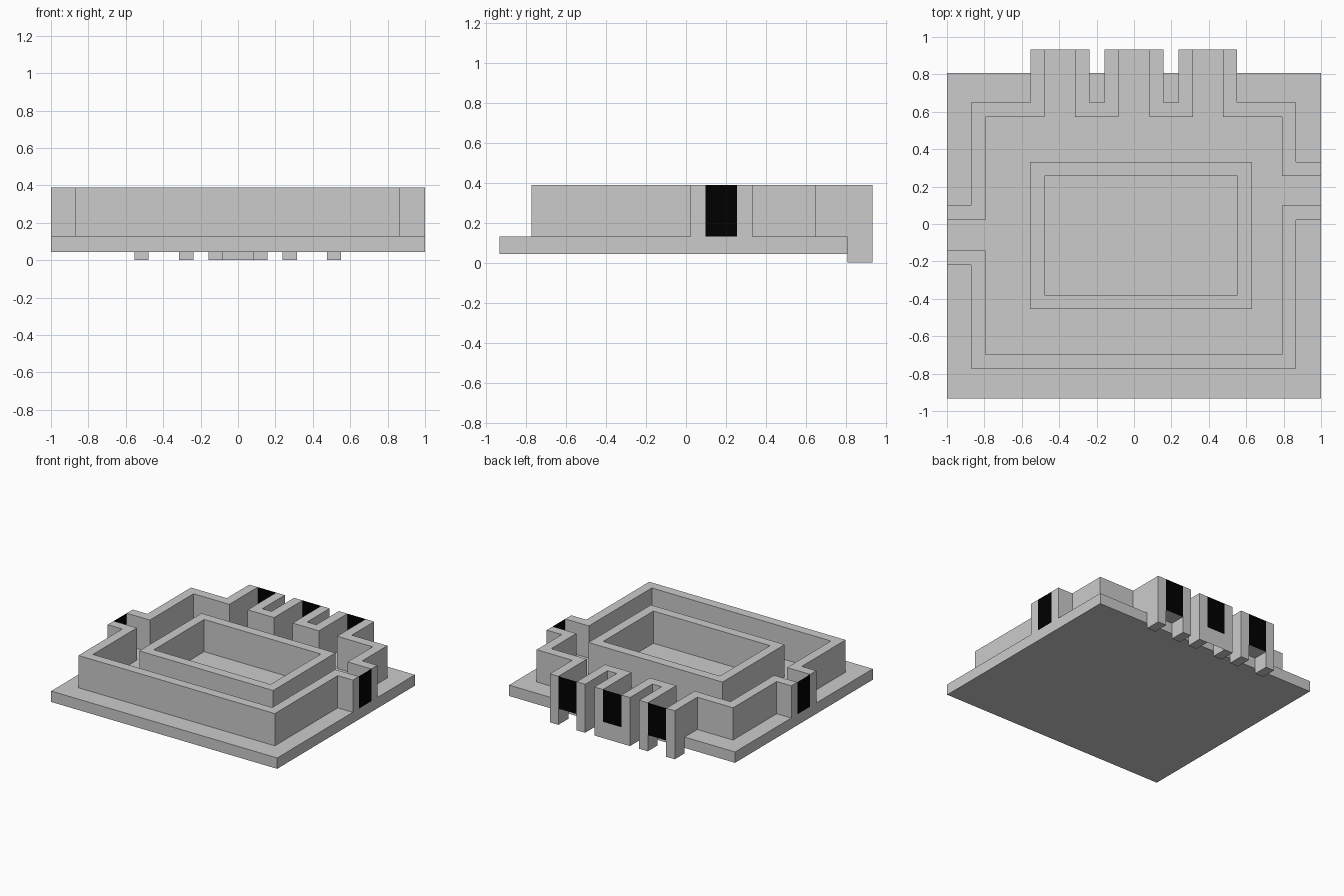
import bpy, bmesh
from mathutils import Vector

if "Cube" in bpy.data.objects:
    bpy.data.objects.remove(bpy.data.objects["Cube"])

FLOOR, TOP = 0.13, 0.388
HALF = 0.038                      # half wall thickness
BACK, PLATE_BACK = 0.933, 0.808


def finish(name, bm, mat=None):
    bmesh.ops.recalc_face_normals(bm, faces=bm.faces)
    me = bpy.data.meshes.new(name)
    bm.to_mesh(me)
    bm.free()
    ob = bpy.data.objects.new(name, me)
    bpy.context.collection.objects.link(ob)
    if mat:
        me.materials.append(mat)
    return ob


def box(name, x0, x1, y0, y1, z0, z1):
    bm = bmesh.new()
    bmesh.ops.create_cube(bm, size=1)
    for v in bm.verts:
        v.co = (x0 + (v.co.x + .5) * (x1 - x0),
                y0 + (v.co.y + .5) * (y1 - y0),
                z0 + (v.co.z + .5) * (z1 - z0))
    return finish(name, bm)


def quad(name, a, b, c, d, mat=None):
    bm = bmesh.new()
    bm.faces.new([bm.verts.new(p) for p in (a, b, c, d)])
    return finish(name, bm, mat)


def wall(name, path, closed=False):
    """Wall of constant thickness along a right-angled centre line."""
    pts = [Vector(p) for p in path]
    n = len(pts)
    segs = n if closed else n - 1
    normals = []
    for i in range(segs):
        d = (pts[(i + 1) % n] - pts[i]).normalized()
        normals.append(Vector((-d.y, d.x)) * HALF)
    bm = bmesh.new()
    rings = []
    for i, p in enumerate(pts):
        if closed or 0 < i < n - 1:
            off = normals[i - 1] + normals[i]
        else:
            off = normals[0] if i == 0 else normals[-1]
        rings.append([bm.verts.new((*(p + off * s), z))
                      for s, z in ((1, FLOOR), (1, TOP), (-1, TOP), (-1, FLOOR))])
    for i in range(segs):
        a, b = rings[i], rings[(i + 1) % n]
        for k in range(4):
            m = (k + 1) % 4
            bm.faces.new((a[k], a[m], b[m], b[k]))
    if not closed:
        bm.faces.new(rings[0])
        bm.faces.new(rings[-1])
    return finish(name, bm)


black = bpy.data.materials.new("black")
black.diffuse_color = (0, 0, 0, 1)
black.use_nodes = True
black.node_tree.nodes["Principled BSDF"].inputs["Base Color"].default_value = black.diffuse_color

# Base plate
box("base_plate", -1, 1, -BACK, PLATE_BACK, 0.043, FLOOR)

# Inner and outer walls
wall("inner_wall", [(-.517, -.417), (.592, -.417), (.592, .294), (-.517, .294)], True)
wall("front_wall", [(-1, -.18), (-.833, -.18), (-.833, -.735),
                    (.829, -.735), (.829, .06), (1, .06)])
wall("back_left_wall", [(-1, .06), (-.833, .06), (-.833, .611),
                        (-.516, .611), (-.516, BACK)])
wall("back_right_wall", [(1, .294), (.829, .294), (.829, .611),
                         (.514, .611), (.514, BACK)])
for side, s in (("left", -1), ("right", 1)):
    wall("channel_divider_" + side, [(s * .277, BACK), (s * .277, .611),
                                     (s * .12, .611), (s * .12, BACK)])

# Feet under the wall ends that overhang the plate
for i, x in enumerate((-.516, -.277, -.12, .12, .277, .514)):
    box(f"foot_{i}", x - HALF, x + HALF, PLATE_BACK, BACK, 0, FLOOR)

# Dark panels closing the back channels, with the thin floors before them
for side, x0, x1 in (("left", -.478, -.315), ("middle", -.082, .082), ("right", .315, .476)):
    quad("back_panel_" + side, (x0, BACK, FLOOR), (x1, BACK, FLOOR),
         (x1, BACK, TOP), (x0, BACK, TOP), black)
    quad("channel_floor_" + side, (x0, PLATE_BACK, FLOOR), (x1, PLATE_BACK, FLOOR),
         (x1, BACK, FLOOR), (x0, BACK, FLOOR))
quad("middle_apron", (-.082, BACK, 0), (.082, BACK, 0),
     (.082, BACK, FLOOR), (-.082, BACK, FLOOR))

# Dark panels closing the side channels
for side, x, y0, y1 in (("left", -1, -.142, .022), ("right", 1, .098, .256)):
    quad("side_panel_" + side, (x, y0, FLOOR), (x, y1, FLOOR),
         (x, y1, TOP), (x, y0, TOP), black)
